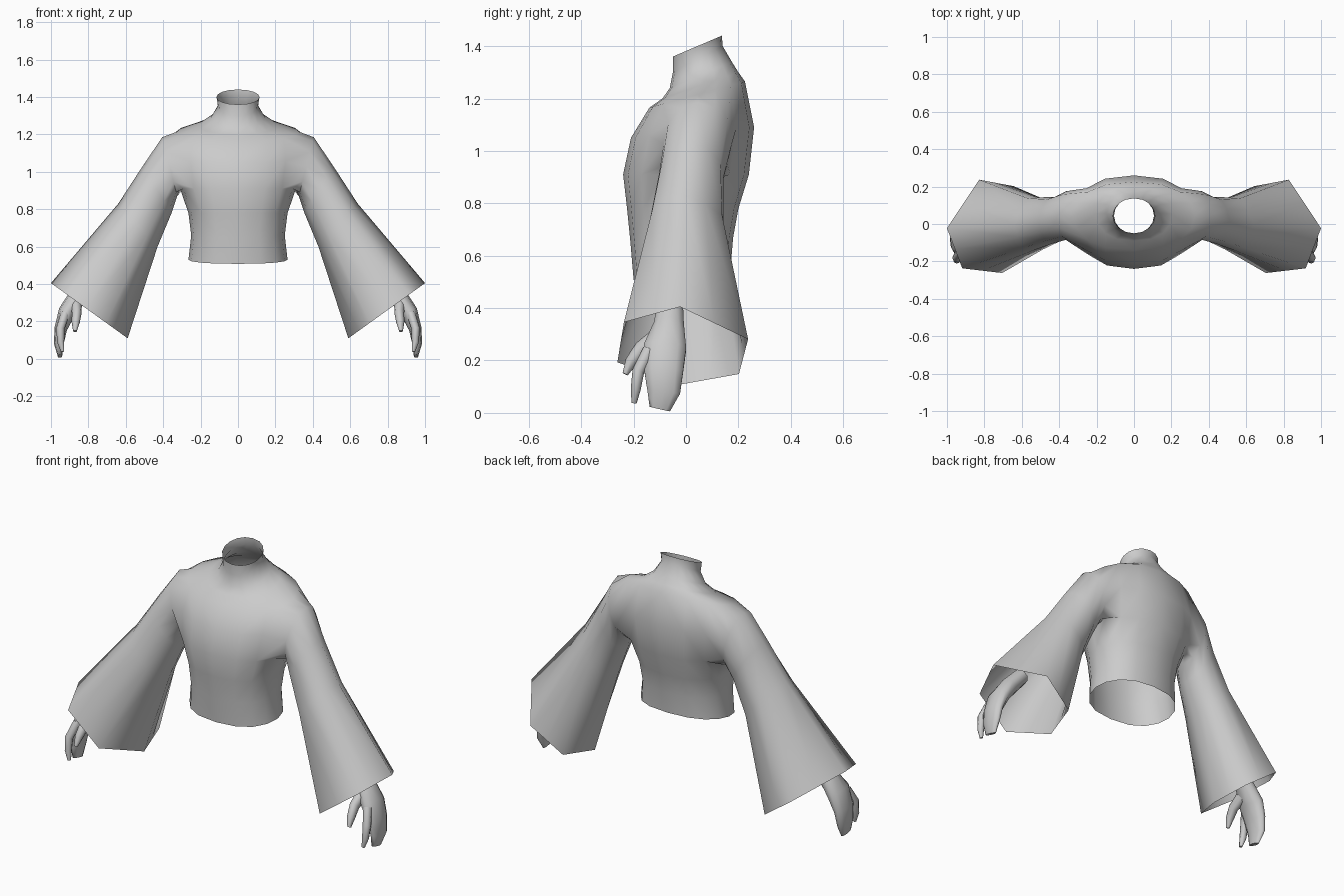
import bpy, bmesh, math
from mathutils import Vector

if "Cube" in bpy.data.objects:
    bpy.data.objects.remove(bpy.data.objects["Cube"])

grey = bpy.data.materials.new("plain_grey")
grey.diffuse_color = (0.6, 0.6, 0.6, 1)
grey.use_nodes = True
grey.node_tree.nodes["Principled BSDF"].inputs["Base Color"].default_value = grey.diffuse_color


def finish(name, bm, angle):
    """Turn a right-hand half into a mirrored, smooth-shaded object."""
    bmesh.ops.recalc_face_normals(bm, faces=bm.faces)
    me = bpy.data.meshes.new(name)
    bm.to_mesh(me)
    bm.free()
    me.materials.append(grey)
    ob = bpy.data.objects.new(name, me)
    bpy.context.collection.objects.link(ob)
    bpy.ops.object.select_all(action='DESELECT')
    ob.select_set(True)
    bpy.context.view_layer.objects.active = ob
    bpy.ops.object.shade_smooth_by_angle(angle=math.radians(angle))
    mirror = ob.modifiers.new("mirror", 'MIRROR')
    mirror.use_clip = True
    mirror.merge_threshold = 0.001


def bridge(bm, a, b, closed=True):
    n = len(a)
    for i in range(n if closed else n - 1):
        j = (i + 1) % n
        bm.faces.new((a[i], a[j], b[j], b[i]))


# --- top: body rings (z, half width, front y, back y, front-to-back rise) ---
body = [
    (0.53, 0.265, -0.20, 0.17, 0.022),
    (0.66, 0.250, -0.212, 0.18, 0.01),
    (0.78, 0.265, -0.225, 0.20, 0.0),
    (0.91, 0.310, -0.24, 0.24, 0.0),
    (1.07, 0.335, -0.21, 0.26, 0.02),
    (1.215, 0.325, -0.14, 0.225, 0.05),
    (1.25, 0.205, -0.09, 0.20, 0.05),
    (1.29, 0.145, -0.062, 0.175, 0.05),
    (1.35, 0.107, -0.05, 0.14, 0.05),
    (1.40, 0.115, -0.05, 0.137, 0.04),
]
bm = bmesh.new()
rings = []
for n, (z, w, yf, yb, rise) in enumerate(body):
    power = 0.8 if n < 7 else 0.95
    ring = {}
    for k in range(-4, 5):
        s, c = math.sin(k * math.pi / 8), max(0.0, math.cos(k * math.pi / 8))
        x = 0 if abs(k) == 4 else w * c ** power
        ring[k] = bm.verts.new((x, (yf + yb) / 2 + (yb - yf) / 2 * s, z + rise * s))
    rings.append(ring)
for r in range(len(rings) - 1):
    for k in range(-4, 4):
        if r in (3, 4) and -2 <= k < 2:      # armhole stays open
            continue
        bm.faces.new((rings[r][k], rings[r][k + 1], rings[r + 1][k + 1], rings[r + 1][k]))
lo, mid, hi = rings[3:6]
armhole = [hi[0], hi[1], hi[2], mid[2], lo[2], lo[1], lo[0],
           lo[-1], lo[-2], mid[-2], hi[-2], hi[-1]]
for k in (-1, 0, 1):
    bm.verts.remove(mid[k])

# --- sleeve: round at the shoulder, six-cornered at the cuff ---
corners = [(0, .48), (.42, 1), (.87, .93), (1, .5), (.72, 0), (.2, .05)]
hexagon = []
for i in range(6):
    a, b = corners[i], corners[(i + 1) % 6]
    hexagon += [a, ((a[0] + b[0]) / 2, (a[1] + b[1]) / 2)]
# outer (x, z), inner (x, z), front y, back y, share of the cuff shape
sleeve = [
    (0.405, 1.185, 0.325, 0.87, -0.085, 0.175, 0.0),
    (0.51, 1.03, 0.355, 0.78, -0.105, 0.145, 0.2),
    (0.64, 0.83, 0.43, 0.60, -0.145, 0.148, 0.5),
    (1.0, 0.405, 0.59, 0.11, -0.262, 0.237, 1.0),
]
last = armhole
for ox, oz, ix, iz, yf, yb, mix in sleeve:
    ring = []
    for i in range(12):
        t = i * math.pi / 6
        f = (1 - math.cos(t)) / 2 * (1 - mix) + hexagon[i][0] * mix
        g = (0.5 + math.sin(t) / 2) * (1 - mix) + hexagon[i][1] * mix
        ring.append(bm.verts.new((ox + (ix - ox) * f, yf + (yb - yf) * g, oz + (iz - oz) * f)))
    bridge(bm, last, ring)
    last = ring
finish("top_with_sleeves", bm, 60)


# --- hands: tapered tubes of (x, y, z, half thickness, half width) ---
def limb(name, path, sides=8, cap_start=True):
    bm = bmesh.new()
    pts = [Vector(p[:3]) for p in path]
    last = None
    for i, p in enumerate(path):
        t = (pts[min(i + 1, len(pts) - 1)] - pts[max(i - 1, 0)]).normalized()
        across = Vector((0, 1, 0))
        across = (across - t * across.dot(t)).normalized()
        thick = t.cross(across)
        ring = []
        for k in range(sides):
            a = 2 * math.pi * k / sides
            ring.append(bm.verts.new(pts[i] + thick * (p[3] * math.cos(a)) + across * (p[4] * math.sin(a))))
        if last:
            bridge(bm, last, ring)
        elif cap_start:
            bm.faces.new(ring)
        last = ring
    bm.faces.new(last)
    finish(name, bm, 70)


limb("hand", [
    (0.77, -0.06, 0.43, 0.045, 0.05),
    (0.855, -0.065, 0.335, 0.05, 0.06),
    (0.915, -0.08, 0.25, 0.046, 0.085),
    (0.948, -0.085, 0.16, 0.034, 0.078),
    (0.958, -0.085, 0.08, 0.026, 0.066),
    (0.952, -0.10, 0.015, 0.012, 0.042),
], 10, False)
limb("index_finger", [
    (0.925, -0.14, 0.24, 0.024, 0.026),
    (0.95, -0.182, 0.16, 0.022, 0.023),
    (0.948, -0.192, 0.09, 0.019, 0.019),
    (0.938, -0.198, 0.038, 0.009, 0.010),
])
limb("thumb", [
    (0.865, -0.10, 0.29, 0.03, 0.04),
    (0.862, -0.17, 0.245, 0.026, 0.03),
    (0.868, -0.21, 0.195, 0.022, 0.023),
    (0.872, -0.232, 0.148, 0.010, 0.011),
])
